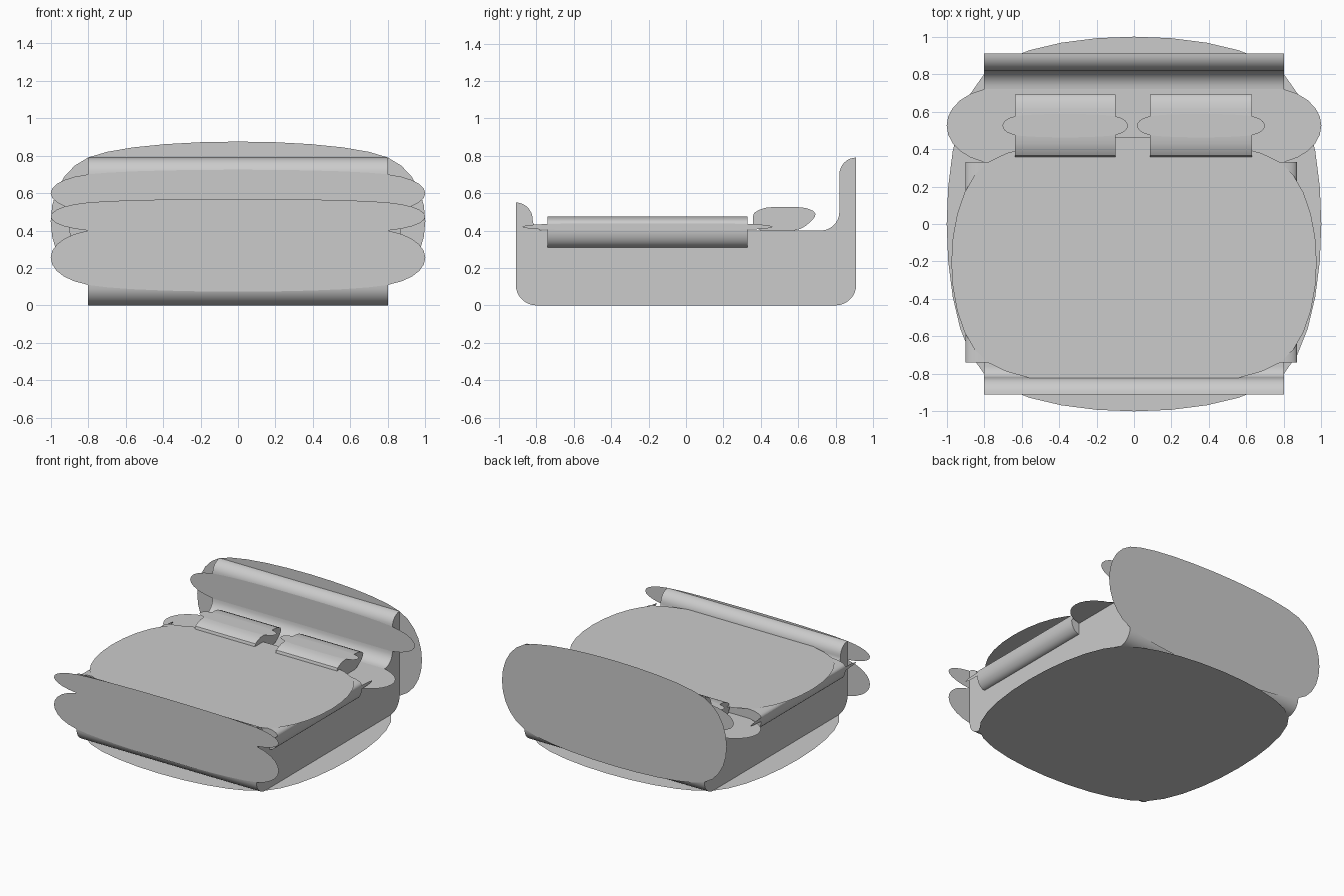
import bpy
import bmesh
import math
from mathutils import Vector

if "Cube" in bpy.data.objects:
    bpy.data.objects.remove(bpy.data.objects["Cube"])

grey = bpy.data.materials.new("plain grey")
grey.use_nodes = True
grey.diffuse_color = (0.6, 0.6, 0.6, 1)
grey.node_tree.nodes["Principled BSDF"].inputs["Base Color"].default_value = (0.6, 0.6, 0.6, 1)


def arc(cu, cv, ru, rv, a0, a1, n=8):
    """Points on an elliptical arc, angles in degrees."""
    angles = [math.radians(a0 + (a1 - a0) * i / n) for i in range(n + 1)]
    return [(cu + ru * math.cos(a), cv + rv * math.sin(a)) for a in angles]


def rounded_outline(corners, steps=10):
    """Closed spline through the corners, bulging outward between them."""
    out = []
    n = len(corners)
    for i in range(n):
        p0, p1, p2, p3 = (corners[(i + k) % n] for k in (-1, 0, 1, 2))
        for s in range(steps):
            t = s / steps
            out.append(0.5 * (2 * p1 + (p2 - p0) * t
                              + (2 * p0 - 5 * p1 + 4 * p2 - p3) * t ** 2
                              + (3 * p1 - p0 - 3 * p2 + p3) * t ** 3))
    return out


def sweep(name, runs, place, w0, w1):
    """Sweep runs of profile points from w0 to w1. Points within a run make
    straight strips; the gap between two runs is closed by a bulging panel."""
    bm = bmesh.new()
    for run in runs:
        a = [bm.verts.new(place(u, v, w0)) for u, v in run]
        b = [bm.verts.new(place(u, v, w1)) for u, v in run]
        for i in range(len(run) - 1):
            bm.faces.new((a[i], a[i + 1], b[i + 1], b[i]))
    for run, following in zip(runs, runs[1:] + runs[:1]):
        p, q = run[-1], following[0]
        corners = [Vector(place(*p, w0)), Vector(place(*q, w0)),
                   Vector(place(*q, w1)), Vector(place(*p, w1))]
        bm.faces.new([bm.verts.new(c) for c in rounded_outline(corners)])
    # End caps
    profile = [p for run in runs for p in run]
    bm.faces.new([bm.verts.new(place(u, v, w1)) for u, v in profile])
    bm.faces.new([bm.verts.new(place(u, v, w0)) for u, v in reversed(profile)])

    mesh = bpy.data.meshes.new(name)
    bm.to_mesh(mesh)
    bm.free()
    mesh.materials.append(grey)
    obj = bpy.data.objects.new(name, mesh)
    bpy.context.collection.objects.link(obj)
    bpy.ops.object.select_all(action='DESELECT')
    obj.select_set(True)
    bpy.context.view_layer.objects.active = obj
    bpy.ops.object.shade_smooth_by_angle(angle=math.radians(35))
    return obj


def along_x(u, v, w):
    return (w, u, v)


def along_y(u, v, w):
    return (u, w, v)


# Bed frame: base, headboard and footboard in one side profile
frame = [
    arc(0.80, 0.11, 0.11, 0.11, -90, 0),                 # lower back edge
    arc(0.91, 0.70, 0.09, 0.09, 90, 180),                # headboard top
    arc(0.72, 0.50, 0.10, 0.10, 0, -90),                 # headboard foot
    [(0.33, 0.40)] + arc(-0.76, 0.46, 0.06, 0.06, -90, -180)
    + arc(-0.91, 0.46, 0.09, 0.09, 0, 90)[1:],           # deck and footboard
    [(-0.91, 0.40)],
    arc(-0.80, 0.11, 0.11, 0.11, 180, 270),              # lower front edge
]
sweep("bed_frame", frame, along_x, -0.8, 0.8)

# Blanket draped over both sides of the frame
blanket = [
    arc(0.78, 0.435, 0.09, 0.04, 0, 90),
    arc(-0.78, 0.435, 0.12, 0.04, 90, 180),
    arc(-0.80, 0.405, 0.10, 0.095, 180, 270)
    + arc(0.80, 0.405, 0.07, 0.095, 270, 360),
]
sweep("blanket", blanket, along_y, 0.33, -0.74)

# Two pillows
pillow = [
    [(0.58, 0.401), (0.61, 0.408), (0.64, 0.425), (0.67, 0.45), (0.69, 0.475),
     (0.692, 0.49), (0.68, 0.505), (0.65, 0.518), (0.615, 0.524), (0.575, 0.526)],
    [(0.475, 0.526), (0.43, 0.523), (0.39, 0.51), (0.365, 0.495), (0.357, 0.475),
     (0.357, 0.44), (0.37, 0.415), (0.40, 0.401)],
]
for name, x0, x1 in (("right_pillow", -0.635, -0.10), ("left_pillow", 0.085, 0.63)):
    sweep(name, pillow, along_x, x0, x1)
